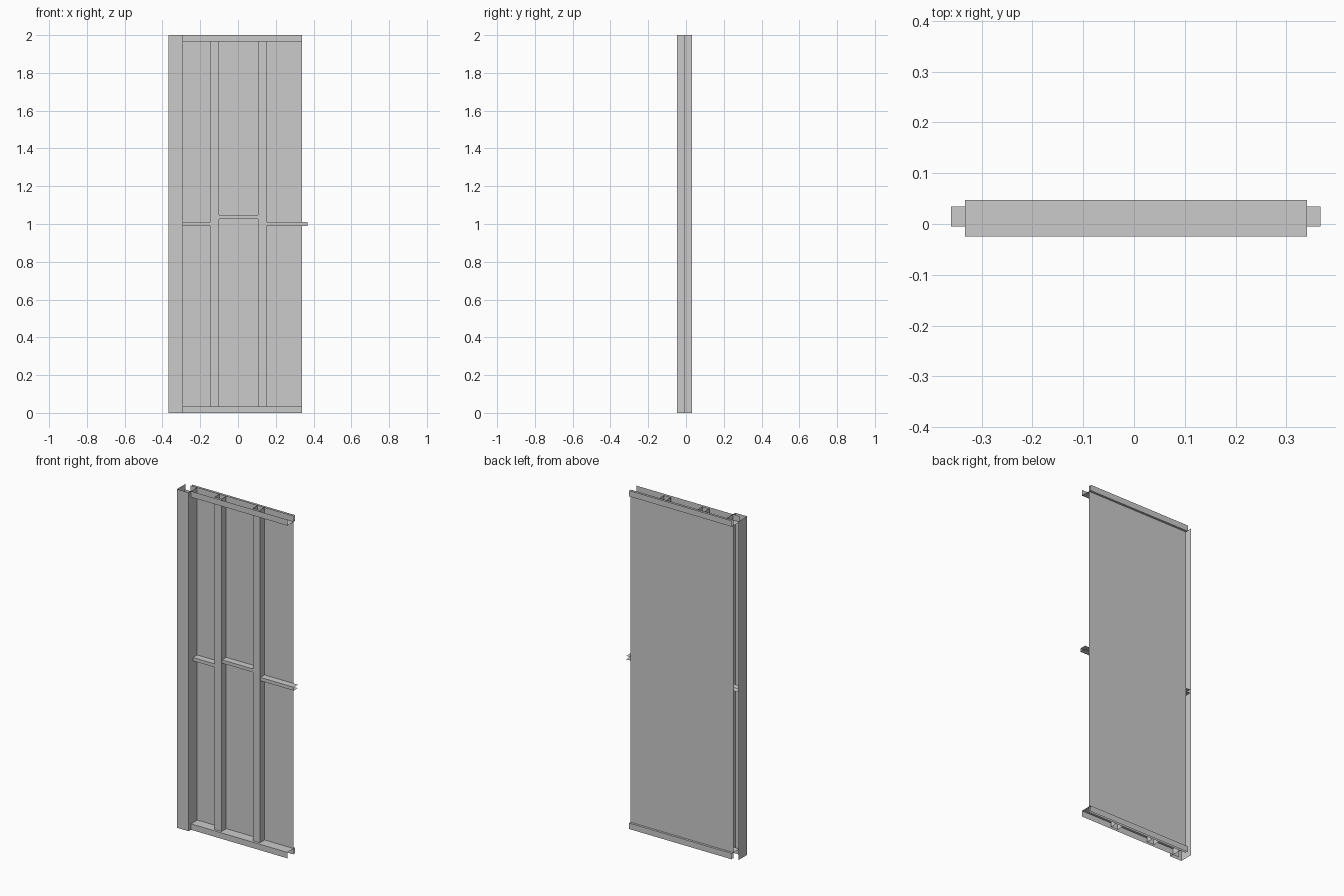
import bpy, bmesh

if "Cube" in bpy.data.objects:
    bpy.data.objects.remove(bpy.data.objects["Cube"])


def sweep(name, profile, start, end, axis):
    """Sweep an open thin-sheet profile along z (points x, y) or x (points y, z)."""
    def place(p, t):
        return (p[0], p[1], t) if axis == 'z' else (t, p[0], p[1])

    bm = bmesh.new()
    a = [bm.verts.new(place(p, start)) for p in profile]
    b = [bm.verts.new(place(p, end)) for p in profile]
    for i in range(len(profile) - 1):
        bm.faces.new((a[i], a[i + 1], b[i + 1], b[i]))
    bmesh.ops.recalc_face_normals(bm, faces=bm.faces)
    mesh = bpy.data.meshes.new(name)
    bm.to_mesh(mesh)
    bm.free()
    obj = bpy.data.objects.new(name, mesh)
    bpy.context.collection.objects.link(obj)
    return obj


HEIGHT = 2.0
BACK = 0.034                      # plane of the lining sheet
LEFT, RIGHT = -0.333, 0.34        # ends of sheet and tracks


def upright(name, x0, x1, front):
    """Full-height channel, web at the front and open at the back."""
    sweep(name, [(x0, BACK - 0.001), (x0, front), (x1, front), (x1, BACK - 0.001)],
          0, HEIGHT, 'z')


# lining sheet
sweep("lining_sheet", [(LEFT, BACK), (RIGHT, BACK)], 0, HEIGHT, 'z')

# corner post and studs
upright("corner_post", -0.367, -0.29, -0.047)
upright("stud_left", -0.145, -0.10, -0.010)
upright("stud_right", 0.105, 0.15, -0.010)

# top and bottom tracks, flanges pointing outwards
for name, rim, web in (("bottom_track", 0, 0.035), ("top_track", HEIGHT, HEIGHT - 0.035)):
    sweep(name, [(-0.025, rim), (-0.025, web), (0.047, web), (0.047, rim)],
          LEFT, RIGHT, 'x')

# staggered noggings between the uprights
for name, x0, x1, z in (("nogging_left", -0.36, -0.145, 0.99),
                        ("nogging_middle", -0.10, 0.105, 1.027),
                        ("nogging_right", 0.15, 0.367, 0.99)):
    sweep(name, [(BACK, z), (-0.005, z), (-0.005, z + 0.02), (BACK, z + 0.02)],
          x0, x1, 'x')
